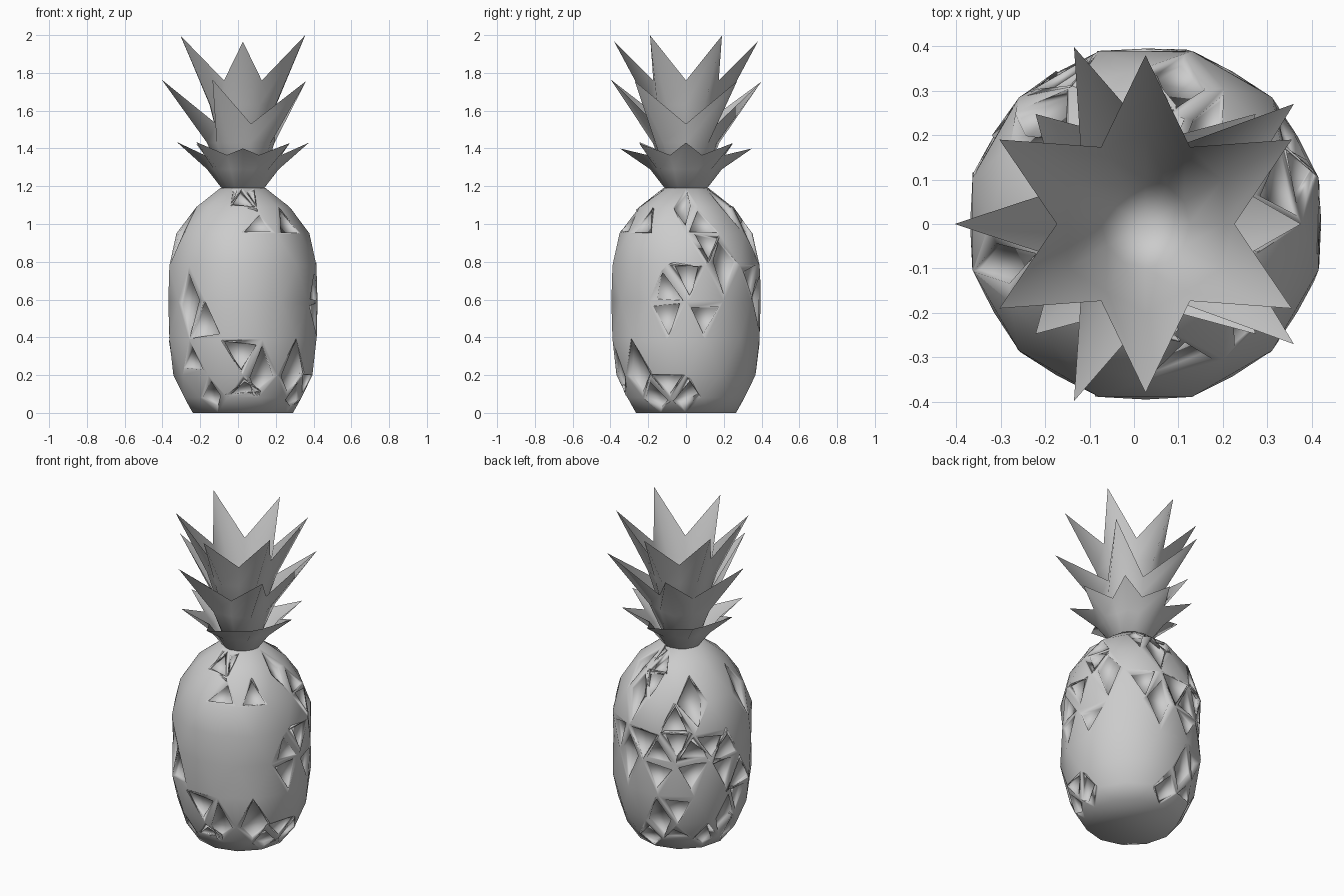
import bpy, bmesh, random
from math import sin, cos, pi, radians
from mathutils import Vector

cube = bpy.data.objects.get("Cube")
if cube:
    bpy.data.objects.remove(cube)

random.seed(8)
AXIS = 0.026          # the fruit stands slightly off the leaf centre

grey = bpy.data.materials.new("pale_grey")
grey.use_nodes = True
GREY = (0.6, 0.6, 0.6, 1)
grey.diffuse_color = GREY
grey.node_tree.nodes["Principled BSDF"].inputs["Base Color"].default_value = GREY


def finish(bm, name):
    for f in bm.faces:
        f.smooth = True
    mesh = bpy.data.meshes.new(name)
    bm.to_mesh(mesh)
    bm.free()
    mesh.materials.append(grey)
    obj = bpy.data.objects.new(name, mesh)
    bpy.context.collection.objects.link(obj)


def polar(r, a, z):
    return Vector((AXIS + r * cos(a), r * sin(a), z))


def is_worn(c):
    # smooth patches of rind: front, towards the left, and low on the back left
    x, y = c.x - AXIS, c.y
    front = 0.4 * x - 0.9 * y > 0.29 and 0.42 < c.z < 0.98
    back = 0.7 * (x + y) > 0.29 and c.z < 0.42
    return front or back


def fruit_body():
    # staggered rings give the diamond pattern of the rind
    profile = [(0.265, 0), (0.32, 0.08), (0.368, 0.2), (0.403, 0.39), (0.395, 0.59),
               (0.403, 0.78), (0.352, 0.95), (0.255, 1.09), (0.12, 1.19)]
    n = 12
    bm = bmesh.new()
    rings = [[bm.verts.new(polar(r, 2 * pi * (j + 0.5 * (i % 2)) / n, z))
              for j in range(n)] for i, (r, z) in enumerate(profile)]
    for i in range(len(rings) - 1):
        low, high, s = rings[i], rings[i + 1], i % 2
        for j in range(n):
            k = (j + 1) % n
            bm.faces.new((low[j], low[k], high[k if s else j]))
            bm.faces.new((low[k if not s else j], high[k], high[j]))
    bm.faces.new(rings[0][::-1])
    bm.faces.new(rings[-1])

    # merge random neighbouring triangles into diamonds
    seams = [e for e in bm.edges
             if abs(e.verts[0].co.z - e.verts[1].co.z) < 0.01
             and 0.05 < e.verts[0].co.z < 1.15 and random.random() < 0.5]
    bmesh.ops.dissolve_edges(bm, edges=seams, use_verts=False)
    bm.normal_update()

    # uneven sunken chips
    chips = [f for f in bm.faces if abs(f.normal.z) < 0.9
             and f.calc_center_median().z > 0.06
             and not is_worn(f.calc_center_median()) and random.random() < 0.5]
    bmesh.ops.inset_individual(bm, faces=chips, thickness=0.022, depth=0)
    for f in chips:
        push = f.normal.copy()
        for v in f.verts:
            slide = Vector([random.uniform(-0.03, 0.03) for axis in range(3)])
            v.co += slide - push * slide.dot(push)
        floor = bmesh.ops.extrude_discrete_faces(bm, faces=[f])["faces"][0]
        for v in floor.verts:
            v.co -= push * random.uniform(0.006, 0.03)
    finish(bm, "fruit_body")


def leaf_whorl(name, tip_angles, tip, valley, fold, base, floor):
    # a pointed cup: deep floor, base ring, fold, then alternating tips and valleys
    bm = bmesh.new()
    bottom = bm.verts.new((AXIS, 0, floor))
    angles = []
    for a, b in zip(tip_angles, tip_angles[1:] + [tip_angles[0] + 360]):
        angles += [radians(a), radians((a + b) / 2)]
    n = len(angles)

    def ring(outer, inner):
        return [bm.verts.new(polar(*((inner[0], a, inner[1]) if i % 2 else (outer[0], a, outer[1]))))
                for i, a in enumerate(angles)]
    rings = [ring(base, base), ring(fold, (fold[0] * 0.88, fold[1])), ring(tip, valley)]
    for i in range(n):
        k = (i + 1) % n
        bm.faces.new((bottom, rings[0][k], rings[0][i]))
        for low, high in zip(rings, rings[1:]):
            bm.faces.new((low[i], low[k], high[k], high[i]))
    # uneven tip heights
    for v in rings[-1][::2]:
        v.co.z -= 0.035 if abs(v.co.x - AXIS) < 0.01 else random.uniform(0, 0.015)
    finish(bm, name)


fruit_body()
# each ring is given as (radius, height)
leaf_whorl("lower_leaves", list(range(0, 360, 45)),
           (0.35, 1.435), (0.22, 1.365), (0.19, 1.29), (0.105, 1.18), 1.15)
leaf_whorl("middle_leaves", [39, 112, 180, 248, 321],
           (0.43, 1.765), (0.17, 1.53), (0.19, 1.43), (0.1, 1.22), 1.18)
leaf_whorl("upper_leaves", list(range(30, 390, 60)),
           (0.38, 2.0), (0.2, 1.76), (0.2, 1.63), (0.1, 1.32), 1.22)
